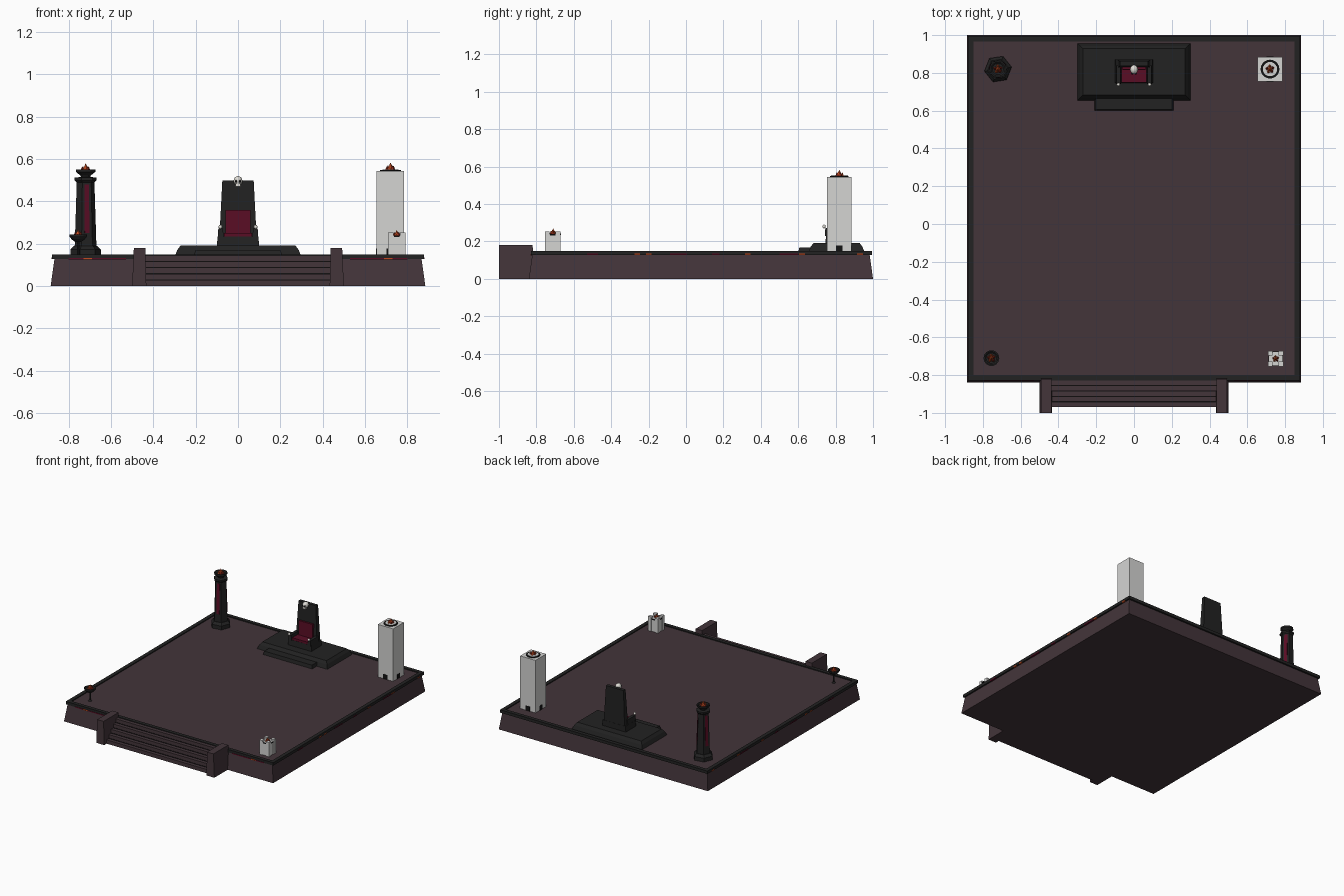
import bpy, bmesh, math
from mathutils import Matrix, Vector

old = bpy.data.objects.get("Cube")
if old:
    bpy.data.objects.remove(old, do_unlink=True)


def material(name, r, g, b):
    m = bpy.data.materials.new(name)
    m.use_nodes = True
    m.diffuse_color = (r, g, b, 1)
    bsdf = m.node_tree.nodes["Principled BSDF"]
    bsdf.inputs["Base Color"].default_value = (r, g, b, 1)
    bsdf.inputs["Roughness"].default_value = 0.9
    return m


STONE = material("plum stone", 0.056, 0.035, 0.042)
BLACK = material("black stone", 0.016, 0.016, 0.016)
DARK = material("deep black", 0.006, 0.006, 0.006)
RED = material("crimson cloth", 0.1, 0.004, 0.018)
WHITE = material("pale stone", 0.66, 0.66, 0.65)
BONE = material("bone", 0.75, 0.73, 0.68)
FIRE = material("flame orange", 0.55, 0.07, 0.015)
EMBER = material("ember red", 0.25, 0.02, 0.01)


def finish(name, bm, mat):
    bmesh.ops.recalc_face_normals(bm, faces=bm.faces)
    mesh = bpy.data.meshes.new(name)
    bm.to_mesh(mesh)
    bm.free()
    mesh.materials.append(mat)
    ob = bpy.data.objects.new(name, mesh)
    bpy.context.collection.objects.link(ob)
    return ob


def block(name, x, y, z, mat, inset=(0, 0, 0, 0)):
    """Box between ranges; inset pulls the top in at -x, +x, -y, +y."""
    bm = bmesh.new()
    bmesh.ops.create_cube(bm, size=1)
    for v in bm.verts:
        top = v.co.z > 0
        a, b, c, d = inset if top else (0, 0, 0, 0)
        v.co = (x[1] - b if v.co.x > 0 else x[0] + a,
                y[1] - d if v.co.y > 0 else y[0] + c, z[1] if top else z[0])
    return finish(name, bm, mat)


def lathe(name, cx, cy, profile, sides, mat, turn=0):
    """Stack rings of (radius, height) into a closed turned shape."""
    bm = bmesh.new()
    rings = []
    for r, z in profile:
        rings.append([bm.verts.new((cx + r * math.cos(turn + math.tau * i / sides),
                                    cy + r * math.sin(turn + math.tau * i / sides), z))
                      for i in range(sides)])
    for lo, hi in zip(rings, rings[1:]):
        for i in range(sides):
            j = (i + 1) % sides
            bm.faces.new((lo[i], lo[j], hi[j], hi[i]))
    bm.faces.new(rings[0][::-1])
    bm.faces.new(rings[-1])
    return finish(name, bm, mat)


def ball(name, centre, scale, mat):
    bm = bmesh.new()
    bmesh.ops.create_uvsphere(bm, u_segments=12, v_segments=8, radius=1,
                              matrix=Matrix.Translation(centre) @ Matrix.Diagonal((*scale, 1)))
    for f in bm.faces:
        f.smooth = True
    return finish(name, bm, mat)


def flame(name, x, y, z, size):
    """A tall tongue ringed by small ones."""
    lathe(name + "_core", x, y, [(size * .45, z), (size * .5, z + size * .4), (size * .02, z + size * 1.3)], 5, FIRE)
    for i in range(5):
        a = math.tau * i / 5 + .4
        lathe(f"{name}_tongue_{i}", x + size * .6 * math.cos(a), y + size * .6 * math.sin(a),
              [(size * .38, z), (size * .02, z + size * .8)], 4, (EMBER, FIRE)[i % 2], a)


FLOOR = 0.143

# Platform and its raised rim
block("platform", (-.885, .885), (-.84, 1), (0, FLOOR), STONE, (.02, .02, .02, .02))
for s, side in ((-1, "right"), (1, "left")):
    block("rim_" + side, sorted((s * .85, s * .878)), (-.828, .995), (.128, .15), BLACK)
block("rim_front", (-.85, .85), (-.828, -.8), (.128, .15), BLACK)
block("rim_back", (-.85, .85), (.967, .995), (.128, .15), BLACK)

# Small cloth and ember inlays under the rim
for s in (-1, 1):
    for i, (y, w) in enumerate(((-.5, .03), (-.04, .045), (.16, .02), (.55, .05))):
        block(f"rim_cloth_{s}_{i}", sorted((s * .86, s * .88)), (y - w, y + w), (.127, .135), RED)
    for i, y in enumerate((-.26, -.2, .33, .62, .93)):
        block(f"rim_ember_{s}_{i}", sorted((s * .86, s * .88)), (y - .015, y + .015), (.127, .135), FIRE)
    block(f"front_cloth_{s}", sorted((s * .53, s * .8)), (-.83, -.81), (.125, .132), RED)
    block(f"front_ember_{s}", sorted((s * .69, s * .73)), (-.831, -.81), (.125, .132), FIRE)

# Stairs between two cheek walls
STEPS = 5
for i in range(STEPS):
    front = -.97 + i * .029
    block(f"stair_{i}", (-.44, .44), (front, -.81), (i * .029, (i + 1) * .029), STONE)
    if i:
        block(f"stair_joint_{i}", (-.44, .44), (front - .003, front), (i * .029, i * .029 + .003), DARK)
for s, side in ((-1, "right"), (1, "left")):
    taper = (.005, .008, 0, .01) if s > 0 else (.008, .005, 0, .01)
    block("cheek_wall_" + side, sorted((s * .433, s * .5)), (-1, -.81), (0, .18), STONE, taper)

# Dais and its front step
block("dais", (-.298, .298), (.655, .955), (FLOOR, .172), BLACK, (.012, .012, .012, .012))
block("dais_top", (-.286, .286), (.667, .943), (.172, .192), BLACK, (.015, .015, .015, .015))
block("dais_step", (-.208, .208), (.6, .68), (FLOOR, .168), BLACK, (.006, .006, .006, 0))

# Throne
block("throne_base", (-.1, .1), (.745, .87), (.19, .235), BLACK, (.004, .004, .004, 0))
block("throne_back", (-.09, .09), (.825, .87), (.19, .5), BLACK, (.016, .016, .012, .008))
block("seat_cushion", (-.066, .066), (.75, .83), (.235, .252), RED)
block("back_cushion", (-.06, .06), (.815, .84), (.252, .36), RED, (0, 0, .003, 0))
for s, side in ((-1, "right"), (1, "left")):
    block("armrest_" + side, sorted((s * .068, s * .096)), (.742, .84), (.23, .272), BLACK, (.003, .003, .003, 0))
    ball("arm_knob_" + side, (s * .083, .738, .28), (.009, .009, .01), BONE)
    ball("skull_eye_" + side, (s * .009, .796, .495), (.006, .004, .006), DARK)
ball("skull", (0, .818, .497), (.021, .025, .023), BONE)
block("skull_jaw", (-.011, .011), (.798, .82), (.47, .485), BONE)

# Tall pale tower with doorways and a fire bowl
TX, TY, H = .72, .82, .065
block("tower", (TX - H, TX + H), (TY - H, TY + H), (FLOOR, .545), WHITE)
for s in (-1, 1):
    block(f"tower_door_y_{s}", (TX - .018, TX + .018),
          sorted((TY + s * (H - .002), TY + s * (H + .002))), (FLOOR, .178), DARK)
    block(f"tower_door_x_{s}", sorted((TX + s * (H - .002), TX + s * (H + .002))),
          (TY - .018, TY + .018), (FLOOR, .178), DARK)
lathe("tower_ring", TX, TY, [(.05, .54), (.05, .549)], 20, DARK)
lathe("tower_ring_inside", TX, TY, [(.038, .545), (.038, .551)], 20, WHITE)
flame("tower_flame", TX, TY, .549, .026)

# Small pale box with corner posts
BX, BY, B = .75, -.713, .036
block("small_box", (BX - B, BX + B), (BY - B, BY + B), (FLOOR, .24), WHITE)
for sx in (-1, 1):
    block(f"box_slot_y_{sx}", (BX - .014, BX + .014),
          sorted((BY + sx * (B - .002), BY + sx * (B + .002))), (.232, .24), DARK)
    block(f"box_slot_x_{sx}", sorted((BX + sx * (B - .002), BX + sx * (B + .002))),
          (BY - .014, BY + .014), (.232, .24), DARK)
    for sy in (-1, 1):
        block(f"box_post_{sx}_{sy}", sorted((BX + sx * .016, BX + sx * .041)),
              sorted((BY + sy * .016, BY + sy * .041)), (FLOOR, .253), WHITE)
flame("box_flame", BX, BY, .24, .019)

# Dark six-sided column with a fire bowl
CX, CY, TURN = -.72, .82, .15
lathe("column_base", CX, CY, [(.073, FLOOR), (.073, .172), (.056, .19)], 6, BLACK, TURN)
lathe("column_shaft", CX, CY, [(.052, .185), (.042, .495)], 6, BLACK, TURN)
lathe("column_cap", CX, CY, [(.042, .49), (.052, .5), (.052, .512), (.03, .515)], 6, BLACK, TURN)
lathe("column_bowl", CX, CY, [(.02, .51), (.024, .522), (.046, .54), (.046, .552), (.038, .552), (.03, .545)], 12, BLACK)
flame("column_flame", CX, CY, .545, .026)
for i in range(0, 6, 2):
    a = TURN + math.tau * (i + .5) / 6
    panel = block(f"column_banner_{i}", (.038, .043), (-.011, .011), (.25, .48), RED, (-.004, .004, 0, 0))
    for v in panel.data.vertices:
        lean = Vector((.004 if v.co.z < .3 else 0, 0, 0))
        v.co = Matrix.Rotation(a, 3, "Z") @ (v.co + lean) + Vector((CX, CY, 0))

# Low brazier on a slim stem
PX, PY = -.755, -.71
lathe("brazier_stem", PX, PY, [(.014, FLOOR), (.006, .15), (.006, .215)], 8, BLACK)
lathe("brazier_bowl", PX, PY, [(.014, .208), (.032, .222), (.042, .236), (.042, .243), (.035, .243), (.028, .237)], 14, BLACK)
flame("brazier_flame", PX, PY, .237, .024)
